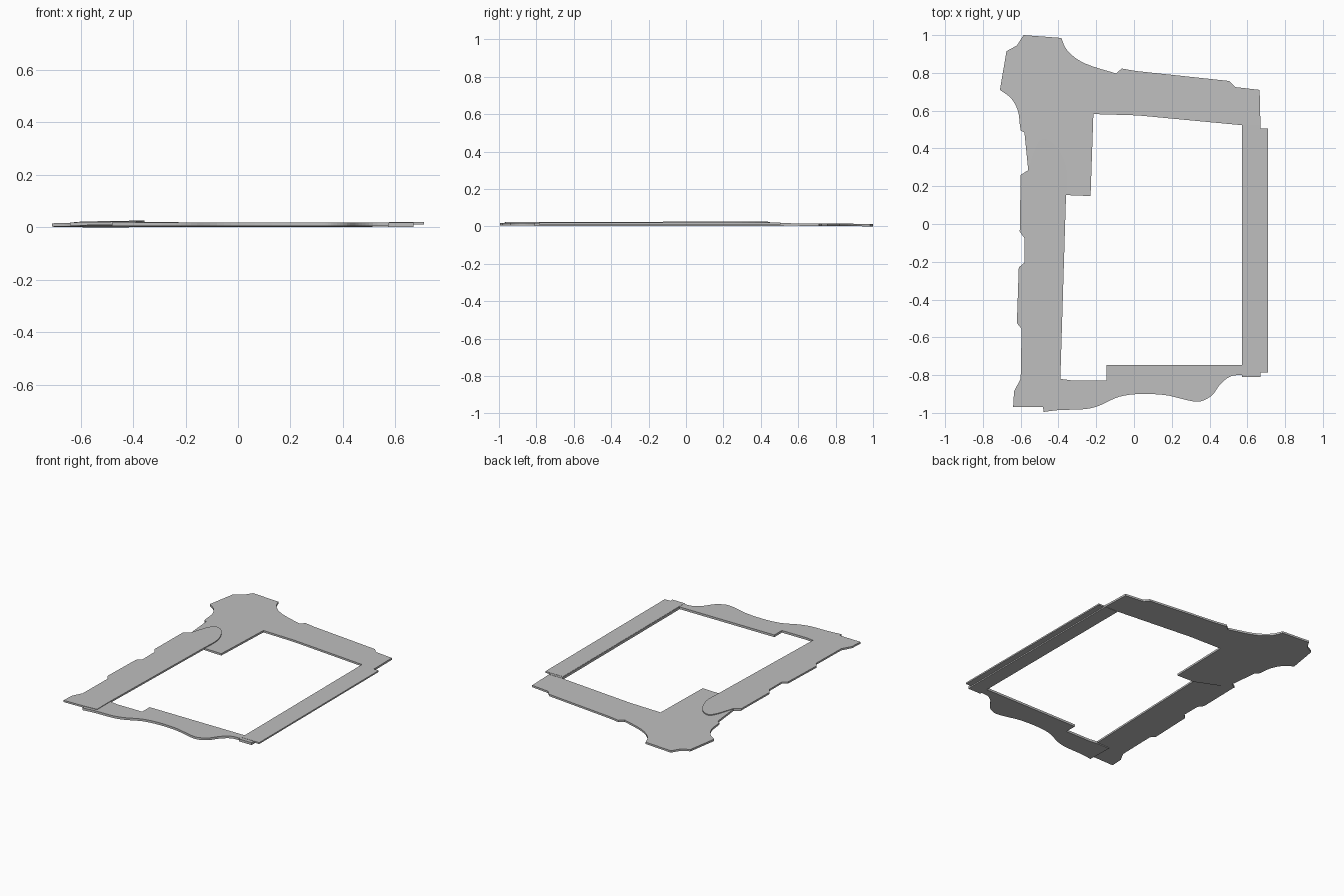
import bpy
import bmesh
from mathutils import Vector

cube = bpy.data.objects.get("Cube")
if cube:
    bpy.data.objects.remove(cube, do_unlink=True)

grey = bpy.data.materials.new("plain grey")
grey.use_nodes = True
colour = (0.52, 0.52, 0.52, 1)
grey.diffuse_color = colour
grey.node_tree.nodes["Principled BSDF"].inputs["Base Color"].default_value = colour


def smooth(points, steps=4):
    """Round off a run of points with a spline through all of them."""
    pts = [Vector(p) for p in points]
    pts = [pts[0]] + pts + [pts[-1]]
    result = []
    for a, b, c, d in zip(pts, pts[1:], pts[2:], pts[3:]):
        for i in range(steps):
            t = i / steps
            result.append(tuple(0.5 * (2 * b + (c - a) * t
                                       + (2 * a - 5 * b + 4 * c - d) * t ** 2
                                       + (3 * b - a - 3 * c + d) * t ** 3)))
    return result + [tuple(points[-1])]


def rectangle(left, right, front, back):
    return [(left, front), (right, front), (right, back), (left, back)]


def plate(name, outline, bottom, thickness, tilt=(0, 0), pivot=(0, 0)):
    """Extrude an outline into a thin plate, slightly tilted about a pivot."""
    bm = bmesh.new()
    base = bm.faces.new([bm.verts.new((x, y, 0)) for x, y in outline])
    extruded = bmesh.ops.extrude_face_region(bm, geom=[base])["geom"]
    top = [v for v in extruded if isinstance(v, bmesh.types.BMVert)]
    bmesh.ops.translate(bm, verts=top, vec=(0, 0, thickness))
    for v in bm.verts:
        v.co.z += bottom + tilt[0] * (v.co.x - pivot[0]) + tilt[1] * (v.co.y - pivot[1])
    bmesh.ops.recalc_face_normals(bm, faces=bm.faces)
    bmesh.ops.triangulate(bm, faces=[f for f in bm.faces if len(f.verts) > 4])
    mesh = bpy.data.meshes.new(name)
    bm.to_mesh(mesh)
    bm.free()
    mesh.materials.append(grey)
    obj = bpy.data.objects.new(name, mesh)
    bpy.context.collection.objects.link(obj)
    return obj


# Back arm with the flared corner ear
ear = [(-.71, .71), (-.675, .915), (-.62, .945), (-.585, 1)]
neck = smooth([(-.385, .985), (-.35, .915), (-.26, .85), (-.095, .797)])
back_edge = [(-.065, .823), (.01, .81), (.505, .757), (.535, .725), (.665, .71), (.67, .505)]
back_inner = [(.573, .523), (.02, .575), (-.215, .582), (-.23, .148), (-.357, .153)]
ear_side = [(-.6, .26), (-.56, .285), (-.58, .485), (-.6, .495)]
ear_curve = smooth([(-.605, .53), (-.615, .6), (-.65, .665), (-.7, .703)])
plate("back_arm", ear + neck + back_edge + back_inner + ear_side + ear_curve,
      0, .013, tilt=(0, -.008), pivot=(0, 1))

# Left column with stepped outer edge and a rounded overlapping end
column_end = smooth([(-.36, .15), (-.36, .3), (-.42, .42), (-.5, .44), (-.56, .285)])
column_edge = [(-.6, .26), (-.605, -.04), (-.58, -.075), (-.58, -.205), (-.61, -.23),
               (-.62, -.525), (-.595, -.555), (-.6, -.82), (-.635, -.885), (-.64, -.97),
               (-.485, -.97), (-.39, -.965), (-.39, -.82)]
plate("left_column", column_end + column_edge, .007, .012, tilt=(.015, .002), pivot=(-.62, -1))

# Front arm with the wavy outer edge
wave = smooth([(-.48, -.995), (-.395, -.985), (-.26, -.98), (-.18, -.96), (-.08, -.915),
               (.03, -.9), (.16, -.905), (.25, -.925), (.32, -.94), (.365, -.935),
               (.415, -.905), (.46, -.845), (.515, -.805), (.58, -.8)])
front_inner = [(.58, -.747), (-.145, -.747), (-.145, -.828), (-.33, -.828), (-.39, -.82),
               (-.485, -.82)]
plate("front_arm", wave + front_inner, .004, .015)

# Right rail: lower base strip and wider upper strip
plate("right_rail_base", rectangle(.573, .67, -.81, .523), .002, .0165)
plate("right_rail", rectangle(.576, .71, -.785, .505), .01, .01)
